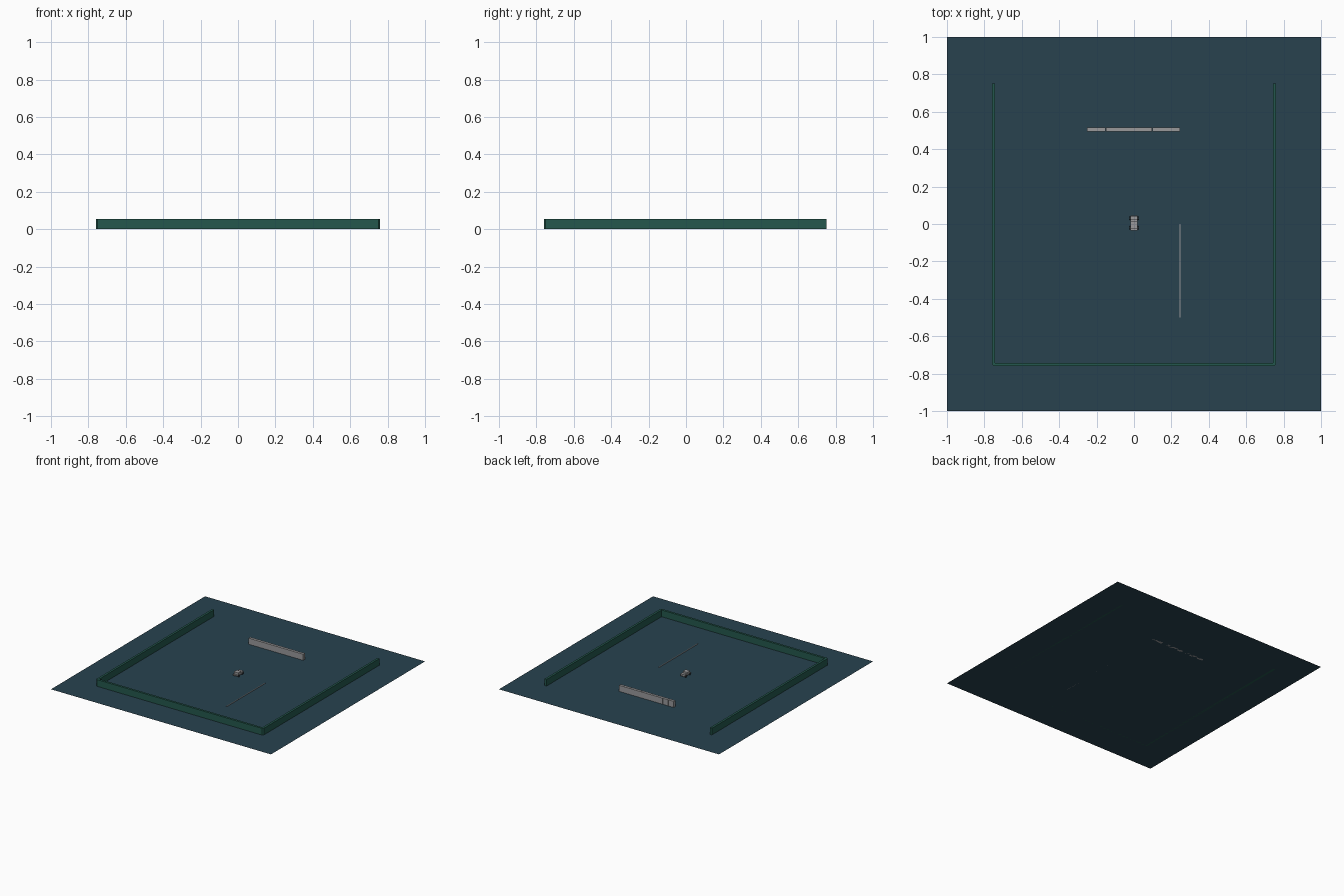
import bpy, bmesh, math

if "Cube" in bpy.data.objects:
    bpy.data.objects.remove(bpy.data.objects["Cube"])


def material(name, rgb):
    m = bpy.data.materials.new(name)
    m.diffuse_color = (*rgb, 1)
    m.use_nodes = True
    m.node_tree.nodes["Principled BSDF"].inputs["Base Color"].default_value = m.diffuse_color
    return m


SLATE = material("slate blue", (0.021, 0.055, 0.078))
GREEN = material("deep green", (0.017, 0.097, 0.074))
GREY = material("light grey", (0.32, 0.32, 0.33))
DARK = material("dark grey", (0.03, 0.04, 0.045))


def finish(bm, name, mat):
    bmesh.ops.recalc_face_normals(bm, faces=bm.faces[:])
    me = bpy.data.meshes.new(name)
    bm.to_mesh(me)
    bm.free()
    me.materials.append(mat)
    ob = bpy.data.objects.new(name, me)
    bpy.context.collection.objects.link(ob)
    return ob


def add_box(bm, x0, x1, y0, y1, z0, z1):
    verts = bmesh.ops.create_cube(bm, size=1)["verts"]
    for v in verts:
        v.co = (x1 if v.co.x > 0 else x0,
                y1 if v.co.y > 0 else y0,
                z1 if v.co.z > 0 else z0)


def box(name, mat, *dims):
    bm = bmesh.new()
    add_box(bm, *dims)
    return finish(bm, name, mat)


# Flat ground sheet
bm = bmesh.new()
bmesh.ops.create_grid(bm, x_segments=1, y_segments=1, size=1)
finish(bm, "ground", SLATE)

# U-shaped boundary wall with chamfered outer corners
o, i, c, end = 0.76, 0.742, 0.01, 0.75
half = [(o, end), (o, -o + c), (o - c, -o)]
inner = [(-i, end), (-i, -i), (i, -i), (i, end)]
outline = half + [(-x, y) for x, y in reversed(half)] + inner
bm = bmesh.new()
face = bm.faces.new([bm.verts.new((x, y, 0)) for x, y in outline])
top = bmesh.ops.extrude_face_region(bm, geom=[face])["geom"]
for v in top:
    if isinstance(v, bmesh.types.BMVert):
        v.co.z = 0.055
finish(bm, "boundary_wall", GREEN)

# Row of grey barrier blocks
bm = bmesh.new()
for k in range(10):
    x = -0.25 + k * 0.0497
    add_box(bm, x, x + 0.049, 0.495, 0.517, 0, 0.05)
finish(bm, "barrier_blocks", GREY)

# Thin marker strip on the ground
box("marker_strip", GREY, 0.243, 0.248, -0.5, 0.0, 0, 0.004)

# Small vehicle: low chassis, cabin, rear load and wheels
box("vehicle_chassis", GREY, -0.02, 0.02, -0.034, 0.045, 0.008, 0.017)
box("vehicle_cabin", GREY, -0.02, 0.02, -0.025, 0.013, 0.017, 0.034)
box("vehicle_load", GREY, -0.02, 0.02, 0.021, 0.044, 0.017, 0.026)
bm = bmesh.new()
for sx in (-1, 1):
    for y in (-0.02, 0.03):
        wheel = bmesh.ops.create_cone(bm, cap_ends=True, segments=12, radius1=0.009,
                                      radius2=0.009, depth=0.006)["verts"]
        for v in wheel:
            x, yy, z = v.co
            v.co = (sx * 0.02 + z, y + yy, 0.009 + x)
finish(bm, "vehicle_wheels", DARK)
